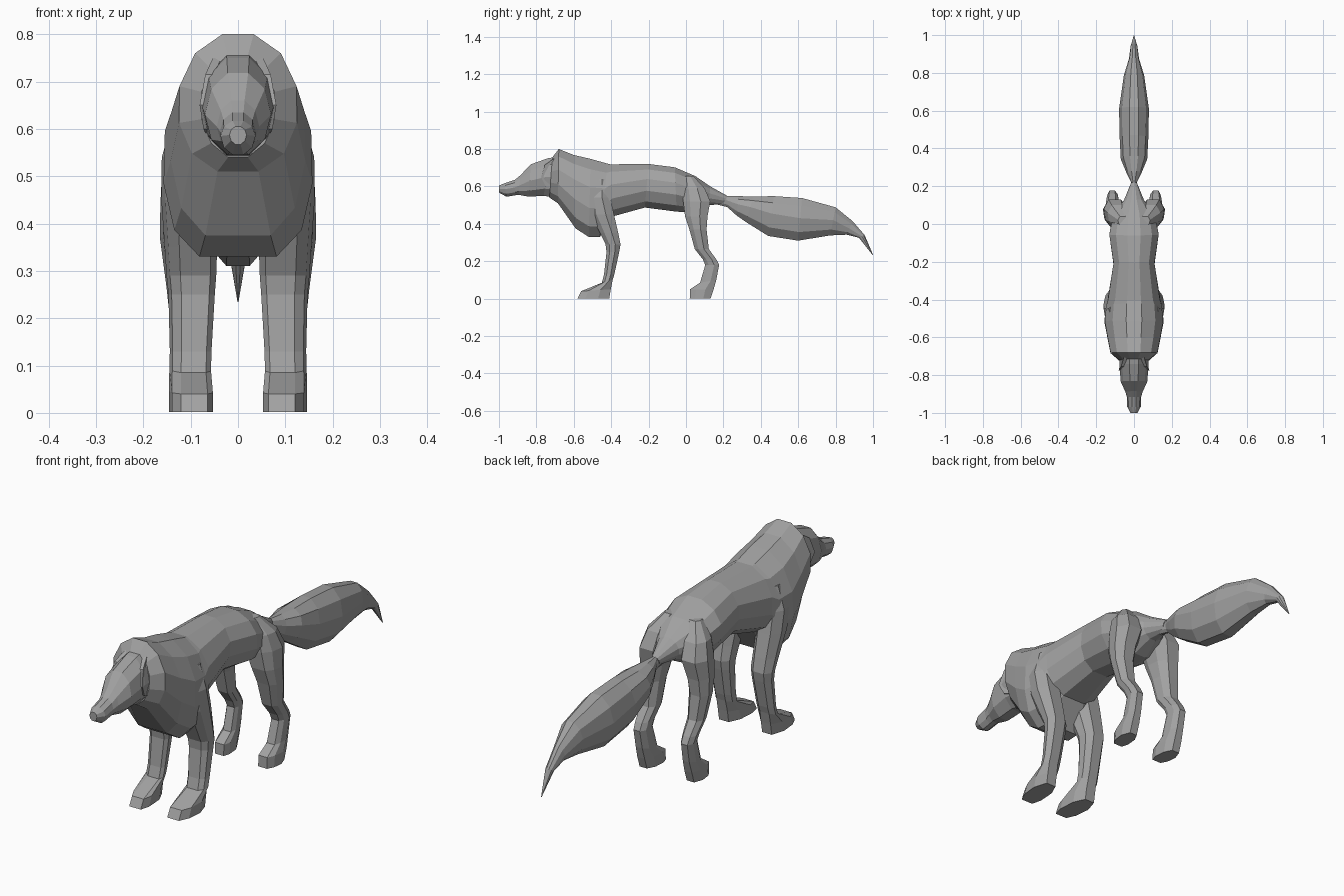
import bpy, bmesh, math

fur = bpy.data.materials.new("grey fur")
fur.diffuse_color = (0.36, 0.36, 0.36, 1)


def loft(name, rings):
    """Skin a list of equally long point rings and cap both ends."""
    bm = bmesh.new()
    rows = [[bm.verts.new(p) for p in ring] for ring in rings]
    n = len(rows[0])
    for a, b in zip(rows, rows[1:]):
        for i in range(n):
            j = (i + 1) % n
            bm.faces.new((a[i], a[j], b[j], b[i]))
    bm.faces.new(rows[0])
    bm.faces.new(rows[-1])
    bmesh.ops.recalc_face_normals(bm, faces=bm.faces)
    me = bpy.data.meshes.new(name)
    bm.to_mesh(me)
    bm.free()
    me.materials.append(fur)
    ob = bpy.data.objects.new(name, me)
    bpy.context.collection.objects.link(ob)
    return ob


def hoop(y_top, z_top, y_low, z_low, half, z_mid, square=1.0, n=12):
    """Leaning cross-section; square < 1 broadens the underside."""
    pts = []
    for i in range(n):
        a = 2 * math.pi * (i + 0.5) / n
        s, c = math.sin(a), math.cos(a)
        p = square if c < 0 else 1.0
        x = half * math.copysign(abs(s) ** p, s)
        k = c / math.cos(math.pi / n)
        z = z_mid + k * ((z_top - z_mid) if c > 0 else (z_mid - z_low))
        t = (z - z_low) / (z_top - z_low)
        pts.append((x, y_low + t * (y_top - y_low), z))
    return pts


# Torso with ruff, from the neck rim back to the root of the tail
loft("torso", [hoop(*s) for s in (
    (-0.715, 0.755, -0.73, 0.54, 0.080, 0.65),
    (-0.68, 0.80, -0.685, 0.51, 0.128, 0.65, 0.8),
    (-0.60, 0.768, -0.59, 0.375, 0.145, 0.59, 0.55),
    (-0.51, 0.747, -0.52, 0.33, 0.160, 0.54, 0.5),
    (-0.42, 0.722, -0.46, 0.33, 0.152, 0.54, 0.5),
    (-0.405, 0.718, -0.39, 0.44, 0.142, 0.57, 0.7),
    (-0.20, 0.72, -0.22, 0.487, 0.112, 0.61, 0.8),
    (-0.06, 0.702, -0.05, 0.465, 0.135, 0.59, 0.9),
    (0.05, 0.655, 0.04, 0.46, 0.115, 0.56),
    (0.13, 0.60, 0.12, 0.50, 0.055, 0.55),
    (0.22, 0.55, 0.20, 0.505, 0.018, 0.53),
)])

# Head and muzzle
loft("head", [hoop(*s, n=10) for s in (
    (-0.66, 0.765, -0.66, 0.53, 0.080, 0.65),
    (-0.74, 0.75, -0.76, 0.55, 0.077, 0.65),
    (-0.83, 0.718, -0.84, 0.545, 0.070, 0.63),
    (-0.885, 0.66, -0.895, 0.555, 0.045, 0.605),
    (-0.915, 0.635, -0.915, 0.552, 0.038, 0.595),
    (-0.97, 0.617, -0.96, 0.545, 0.037, 0.585),
    (-1.00, 0.605, -1.00, 0.567, 0.018, 0.587),
)])

# Bushy tail
loft("tail", [hoop(*s, n=10) for s in (
    (0.16, 0.57, 0.14, 0.51, 0.022, 0.54),
    (0.22, 0.55, 0.22, 0.49, 0.015, 0.525),
    (0.28, 0.548, 0.27, 0.445, 0.042, 0.505),
    (0.36, 0.546, 0.32, 0.41, 0.070, 0.49),
    (0.47, 0.548, 0.44, 0.335, 0.076, 0.455),
    (0.62, 0.538, 0.60, 0.31, 0.079, 0.43),
    (0.80, 0.488, 0.77, 0.338, 0.054, 0.42),
    (0.89, 0.415, 0.86, 0.342, 0.027, 0.375),
    (0.955, 0.34, 0.925, 0.325, 0.018, 0.333),
    (1.00, 0.235, 0.997, 0.234, 0.001, 0.2345),
)])

# Eight-sided outline of a leg: fractions inner-outer and front-back
OUTLINE = ((0.12, 0), (0.72, 0), (0.93, 0.25), (1, 0.65),
           (0.8, 1), (0.3, 1), (0.05, 0.7), (0, 0.25))


def leg_pair(name, levels):
    """levels: height, front y, back y, inner x, outer x, front drop."""
    for side, label in ((-1, "left"), (1, "right")):
        loft(f"{label}_{name}", [
            [(side * (xi + u * (xo - xi)), yf + v * (yb - yf), z - drop * (1 - v))
             for u, v in OUTLINE]
            for z, yf, yb, xi, xo, drop in levels])


leg_pair("front_leg", (
    (0.002, -0.58, -0.41, 0.053, 0.146, 0),
    (0.05, -0.56, -0.402, 0.053, 0.146, 0.01),
    (0.10, -0.45, -0.392, 0.057, 0.145, 0.015),
    (0.13, -0.438, -0.383, 0.056, 0.144, 0),
    (0.25, -0.425, -0.357, 0.049, 0.147, 0),
    (0.29, -0.43, -0.350, 0.046, 0.151, 0),
    (0.35, -0.46, -0.362, 0.044, 0.155, 0),
    (0.45, -0.51, -0.385, 0.040, 0.162, 0),
    (0.54, -0.53, -0.405, 0.040, 0.161, 0),
    (0.64, -0.50, -0.42, 0.040, 0.132, 0),
))

leg_pair("hind_leg", (
    (0.002, 0.02, 0.132, 0.075, 0.146, 0),
    (0.05, 0.022, 0.148, 0.075, 0.146, 0),
    (0.10, 0.075, 0.162, 0.079, 0.142, 0.015),
    (0.18, 0.103, 0.177, 0.082, 0.142, 0),
    (0.21, 0.09, 0.162, 0.080, 0.145, 0),
    (0.265, 0.047, 0.122, 0.074, 0.151, 0),
    (0.37, 0.018, 0.11, 0.068, 0.165, 0),
    (0.44, -0.005, 0.115, 0.055, 0.164, 0),
    (0.52, -0.015, 0.13, 0.030, 0.160, 0),
    (0.59, -0.015, 0.10, 0.030, 0.140, 0),
    (0.655, -0.01, 0.04, 0.030, 0.085, 0),
))

# Flattened ears lying against the cheeks
EAR = ((-0.705, 0.75, 0.05), (-0.755, 0.715, 0.066), (-0.775, 0.65, 0.078),
       (-0.75, 0.60, 0.07), (-0.705, 0.585, 0.062))
for side, label in ((-1, "left"), (1, "right")):
    loft(f"{label}_ear", [[(side * (x + d), y, z) for y, z, x in EAR]
                          for d in (-0.015, 0.003)])
